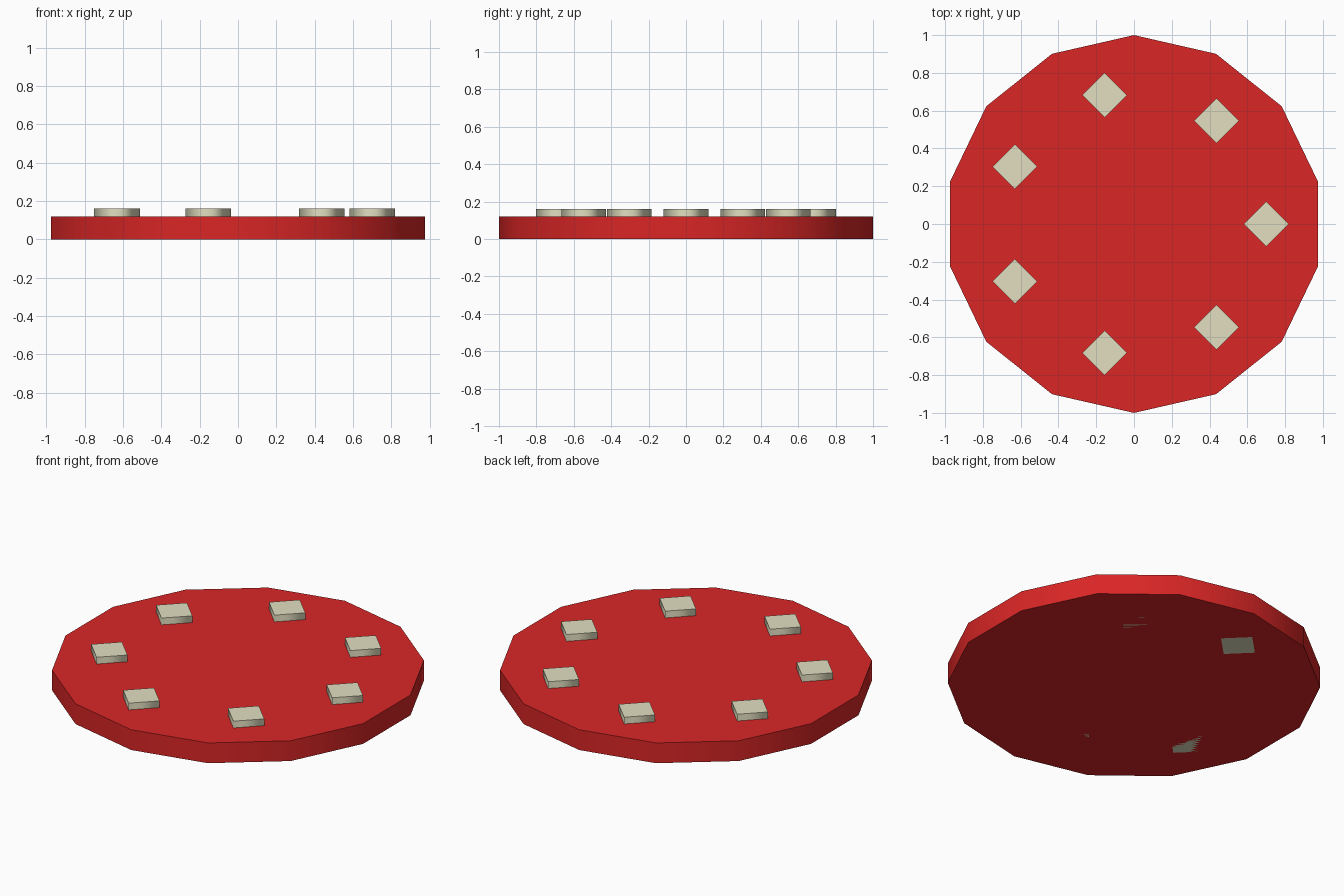
import bpy, bmesh
from math import sin, cos, tau, pi

if "Cube" in bpy.data.objects:
    bpy.data.objects.remove(bpy.data.objects["Cube"])


def material(name, rgb):
    mat = bpy.data.materials.new(name)
    mat.diffuse_color = (*rgb, 1)
    mat.use_nodes = True
    mat.node_tree.nodes["Principled BSDF"].inputs["Base Color"].default_value = mat.diffuse_color
    return mat


def prism(name, sides, radius, height, mat, location=(0, 0, 0), start=pi / 2):
    """Upright prism with smooth sides and crisp flat caps."""
    bm = bmesh.new()
    ring = [bm.verts.new((radius * cos(start + tau * i / sides),
                          radius * sin(start + tau * i / sides), 0))
            for i in range(sides)]
    base = bm.faces.new(ring)
    top = bmesh.ops.extrude_face_region(bm, geom=[base], use_keep_orig=True)["geom"]
    bmesh.ops.translate(bm, vec=(0, 0, height),
                        verts=[g for g in top if isinstance(g, bmesh.types.BMVert)])
    bmesh.ops.recalc_face_normals(bm, faces=bm.faces)
    for face in bm.faces:
        face.smooth = len(face.verts) == 4 and abs(face.normal.z) < 0.5
        if not face.smooth:
            for edge in face.edges:
                edge.smooth = False
    mesh = bpy.data.meshes.new(name)
    bm.to_mesh(mesh)
    bm.free()
    mesh.materials.append(mat)
    obj = bpy.data.objects.new(name, mesh)
    obj.location = location
    bpy.context.collection.objects.link(obj)
    return obj


red = material("red", (0.70, 0.019, 0.019))
cream = material("cream", (0.76, 0.74, 0.53))

# Fourteen-sided base disc
prism("disc", 14, 1.0, 0.12, red)

# Ring of seven diamond studs, all pointing the same way
for i in range(7):
    a = tau * i / 7
    prism(f"stud_{i + 1}", 4, 0.119, 0.16, cream, (0.7 * cos(a), 0.7 * sin(a), 0))
